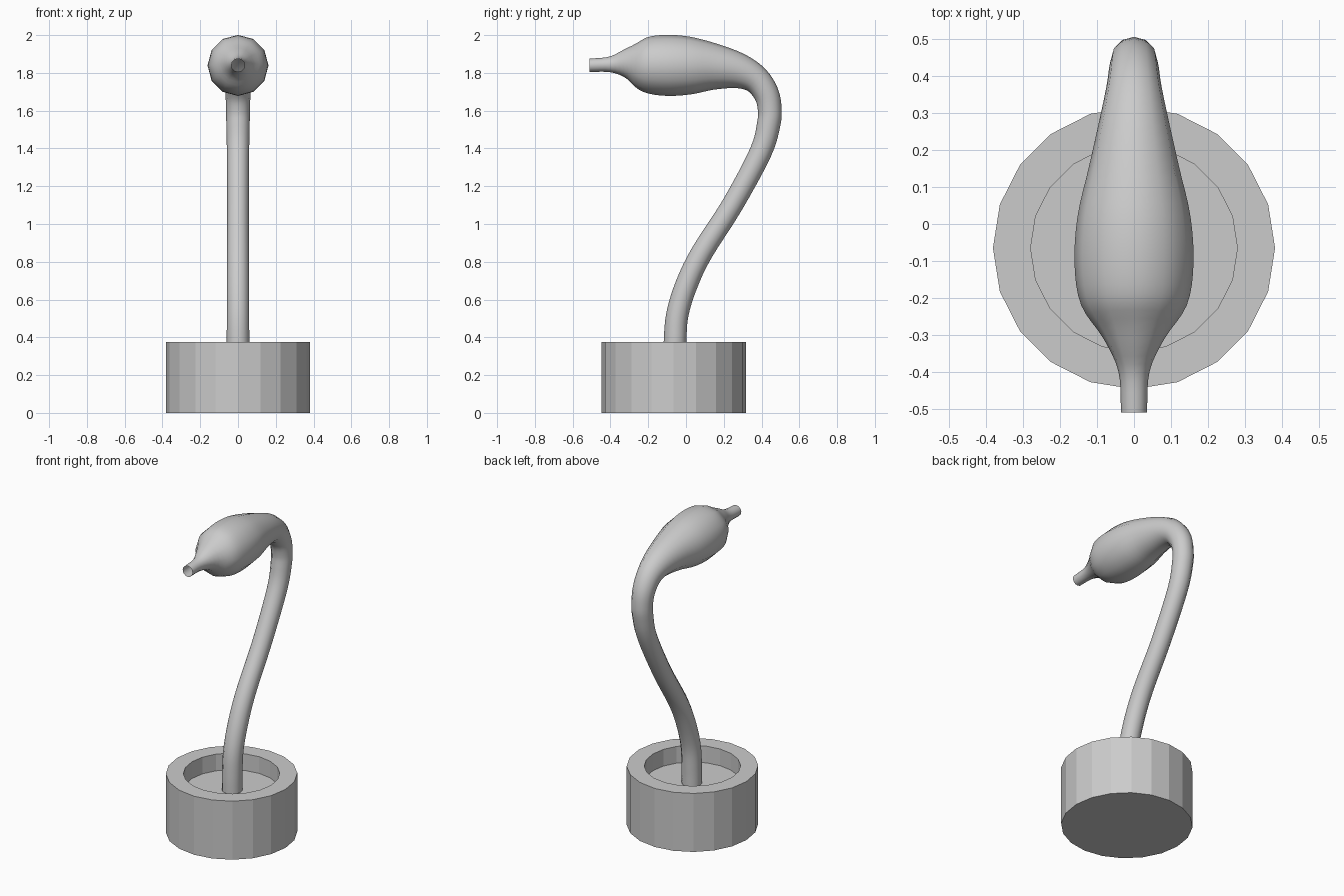
import bpy, bmesh
from math import sin, cos, pi
from mathutils import Vector

if "Cube" in bpy.data.objects:
    bpy.data.objects.remove(bpy.data.objects["Cube"])


def skin_rings(name, rings, smooth, cap):
    """Join equal rings of points into a tube, optionally closing both ends."""
    bm = bmesh.new()
    loops = [[bm.verts.new(p) for p in ring] for ring in rings]
    n = len(loops[0])
    for a, b in zip(loops, loops[1:]):
        for i in range(n):
            j = (i + 1) % n
            bm.faces.new((a[i], a[j], b[j], b[i]))
    if cap:
        bm.faces.new(loops[0])
        bm.faces.new(loops[-1])
    bmesh.ops.recalc_face_normals(bm, faces=bm.faces)
    for f in bm.faces:
        f.smooth = smooth
    mesh = bpy.data.meshes.new(name)
    bm.to_mesh(mesh)
    bm.free()
    obj = bpy.data.objects.new(name, mesh)
    bpy.context.collection.objects.link(obj)
    return obj


def catmull(a, b, c, d, t):
    return 0.5 * (2 * b + (c - a) * t + (2 * a - 5 * b + 4 * c - d) * t * t
                  + (3 * b - a - 3 * c + d) * t ** 3)


# Pot: faceted 20-sided cup with a shallow recess, (radius, z) profile
pot_profile = [(0.382, 0), (0.382, 0.375), (0.28, 0.375), (0.28, 0.268)]
skin_rings("pot", [[(r * cos(2 * pi * i / 20), -0.065 + r * sin(2 * pi * i / 20), z)
                    for i in range(20)] for r, z in pot_profile],
           smooth=False, cap=True)

# Stem and bulb: one swept 12-sided tube, (y, z, radius) along the path
path = [Vector(p) for p in [
    (-0.06, 0.26, 0.06), (-0.058, 0.375, 0.06), (-0.046, 0.52, 0.059),
    (0.003, 0.68, 0.059), (0.085, 0.85, 0.058), (0.245, 1.10, 0.057),
    (0.395, 1.38, 0.059), (0.438, 1.53, 0.062), (0.443, 1.61, 0.063),
    (0.425, 1.69, 0.067), (0.37, 1.765, 0.075), (0.28, 1.81, 0.094),
    (0.155, 1.832, 0.122), (0.02, 1.838, 0.153), (-0.11, 1.84, 0.161),
    (-0.22, 1.843, 0.143), (-0.31, 1.85, 0.083), (-0.40, 1.845, 0.042),
    (-0.51, 1.84, 0.035)]]
ext = [2 * path[0] - path[1]] + path + [2 * path[-1] - path[-2]]
STEPS = 4
samples = [catmull(*ext[k:k + 4], s / STEPS)
           for k in range(len(path) - 1) for s in range(STEPS)] + [path[-1]]

rings = []
for k, p in enumerate(samples):
    d = samples[min(k + 1, len(samples) - 1)] - samples[max(k - 1, 0)]
    if k == len(samples) - 1:
        d = Vector((-1, 0, 0))
    tangent = Vector((0, d.x, d.y)).normalized()
    side = Vector((1, 0, 0))
    up = tangent.cross(side)
    centre = Vector((0, p.x, p.y))
    rings.append([centre + p.z * (side * cos(2 * pi * i / 12) + up * sin(2 * pi * i / 12))
                  for i in range(12)])
skin_rings("stem_and_bulb", rings, smooth=True, cap=False)
